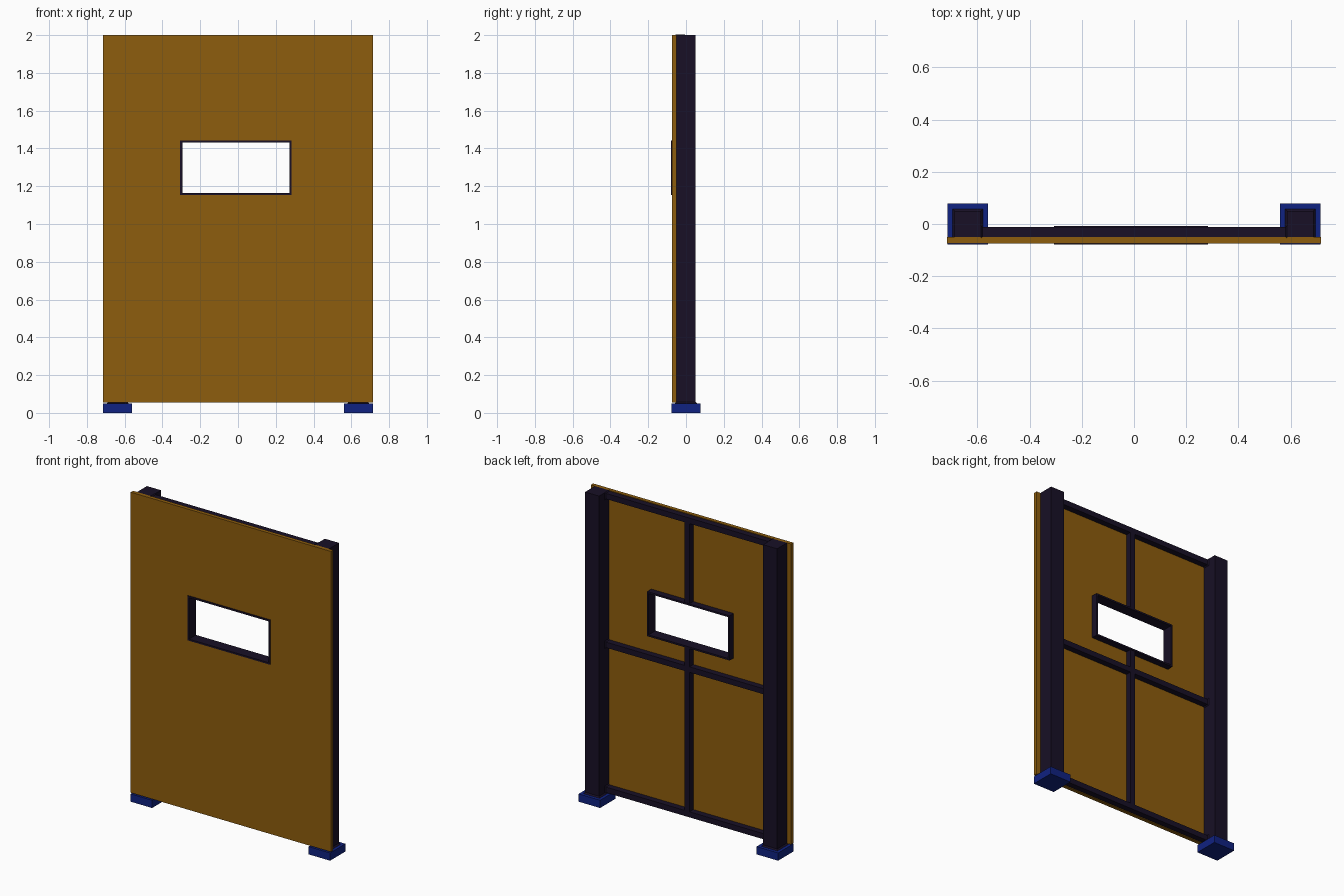
import bpy, bmesh
from mathutils import Vector

if "Cube" in bpy.data.objects:
    bpy.data.objects.remove(bpy.data.objects["Cube"])


def material(name, rgb):
    m = bpy.data.materials.new(name)
    m.diffuse_color = (*rgb, 1)
    m.use_nodes = True
    m.node_tree.nodes["Principled BSDF"].inputs["Base Color"].default_value = m.diffuse_color
    return m


BOARD = material("ochre_board", (0.27, 0.11, 0.004))
STEEL = material("dark_steel", (0.009, 0.005, 0.019))
BLUE = material("blue_base", (0.005, 0.016, 0.22))


def finish(name, bm, mat):
    bmesh.ops.recalc_face_normals(bm, faces=bm.faces[:])
    me = bpy.data.meshes.new(name)
    bm.to_mesh(me)
    bm.free()
    me.materials.append(mat)
    ob = bpy.data.objects.new(name, me)
    bpy.context.collection.objects.link(ob)
    return ob


def box(name, lo, hi, mat):
    lo, hi = Vector(lo), Vector(hi)
    bm = bmesh.new()
    bmesh.ops.create_cube(bm, size=1)
    for v in bm.verts:
        v.co = (lo + hi) / 2 + v.co * (hi - lo)
    return finish(name, bm, mat)


def weld(name, base, half, axis, direction, mat=STEEL, size=0.008):
    """Tapered collar around a bar where it meets another part."""
    bm = bmesh.new()
    bmesh.ops.create_cube(bm, size=2)
    for v in bm.verts:
        far = v.co[axis] > 0
        for k in range(3):
            if k == axis:
                v.co[k] = size * direction if far else 0
            else:
                v.co[k] *= half[k] + (0 if far else size)
        v.co += Vector(base)
    return finish(name, bm, mat)


def ring(name, outer, inner, y0, y1, mat):
    """Rectangular plate with a rectangular opening; rects are x0, x1, z0, z1."""
    bm = bmesh.new()

    def loop(r, y):
        return [bm.verts.new((x, y, z)) for x, z in
                ((r[0], r[2]), (r[1], r[2]), (r[1], r[3]), (r[0], r[3]))]

    loops = [loop(outer, y0), loop(outer, y1), loop(inner, y1), loop(inner, y0)]
    for a, b in zip(loops, loops[1:] + loops[:1]):
        for i in range(4):
            j = (i + 1) % 4
            bm.faces.new((a[i], a[j], b[j], b[i]))
    return finish(name, bm, mat)


# Front panel and window frame
WIN = (-0.306, 0.284, 1.153, 1.442)
T = 0.011
OPENING = (WIN[0] + T, WIN[1] - T, WIN[2] + T, WIN[3] - T)
ring("panel", (-0.716, 0.716, 0.056, 2.0), WIN, -0.074, -0.05, BOARD)
ring("window_frame", WIN, OPENING, -0.079, -0.008, STEEL)

# Posts, base plates and their welds
PX = 0.637
for side, s in (("left", -1), ("right", 1)):
    x = s * PX
    box(f"{side}_foot", (x - 0.077, -0.078, 0), (x + 0.077, 0.078, 0.05), BLUE)
    box(f"{side}_post", (x - 0.05, -0.05, 0.05), (x + 0.05, 0.05, 2.0), STEEL)
    weld(f"{side}_post_weld", (x, 0, 0.05), (0.05, 0.05, 0), 2, 1)

# Cross rails with welds at the posts
W = 0.036
Y0, Y1 = -0.05, -0.011
YC, YH = (Y0 + Y1) / 2, (Y1 - Y0) / 2
END = PX - 0.05
RAILS = {"bottom": 0.06, "middle": 0.998, "top": 1.96}
for name, z in RAILS.items():
    box(f"{name}_rail", (-END, Y0, z), (END, Y1, z + W), STEEL)
    for s in (-1, 1):
        weld(f"{name}_rail_weld", (s * END, YC, z + W / 2), (0, YH, W / 2), 0, -s, size=0.006)

# Centre uprights, interrupted by the window
SPANS = ((RAILS["bottom"] + W, RAILS["middle"]),
         (RAILS["middle"] + W, WIN[2]),
         (WIN[3], RAILS["top"]))
for i, (z0, z1) in enumerate(SPANS):
    box(f"centre_upright_{i + 1}", (-W / 2, Y0, z0), (W / 2, Y1, z1), STEEL)
